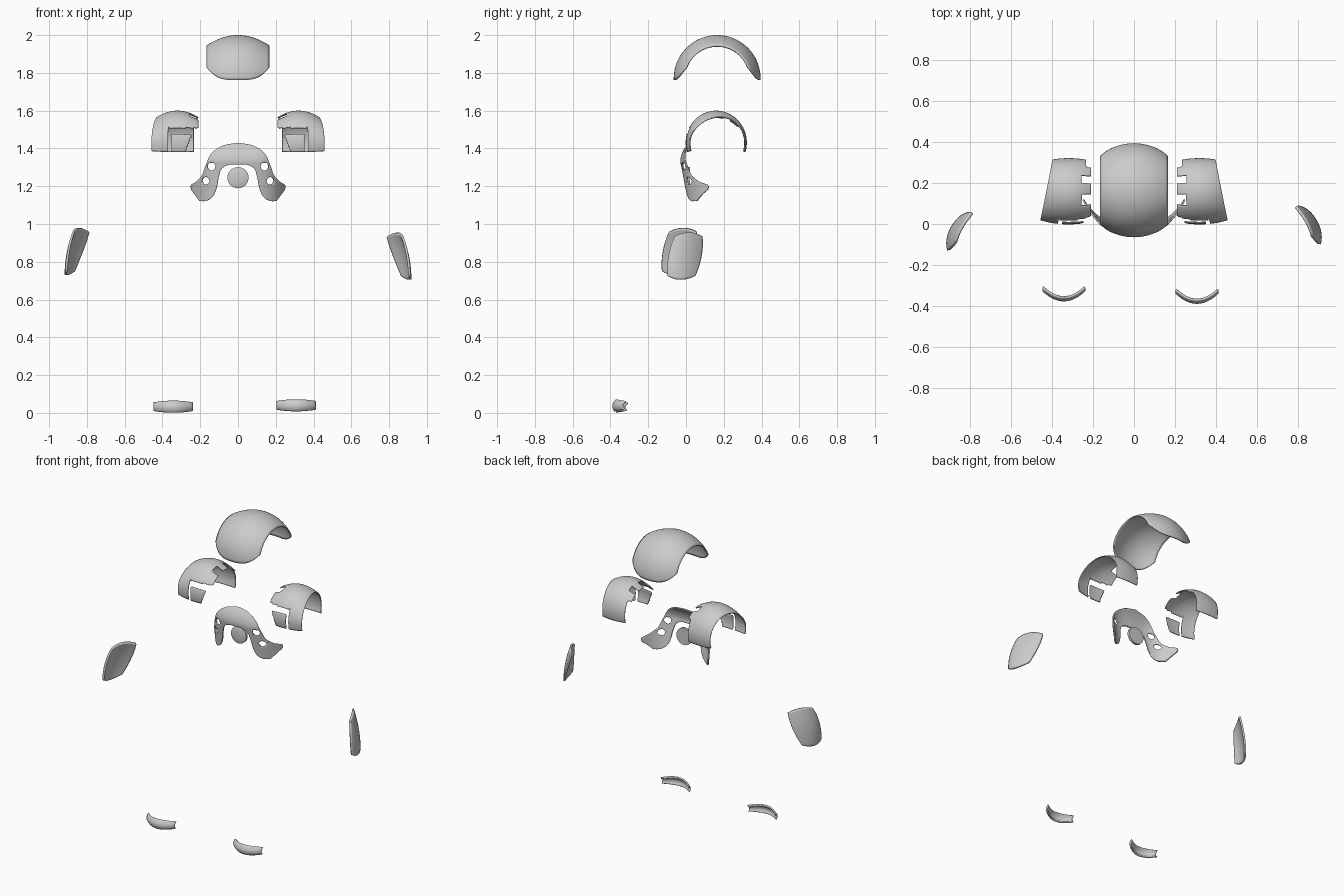
import bpy, bmesh
from math import sin, cos, radians, hypot, pi

if "Cube" in bpy.data.objects:
    bpy.data.objects.remove(bpy.data.objects["Cube"])


def sheet(name, nu, nv, f, keep=None, thick=0.0):
    """Curved panel from f(u, v), u and v in -1..1, with optional cut-outs and thickness."""
    bm = bmesh.new()
    g = [[bm.verts.new(f(2 * i / nu - 1, 2 * j / nv - 1)) for j in range(nv + 1)]
         for i in range(nu + 1)]
    for i in range(nu):
        for j in range(nv):
            q = [g[i][j], g[i + 1][j], g[i + 1][j + 1], g[i][j + 1]]
            c = sum((v.co for v in q), q[0].co * 0) / 4
            if keep is None or keep(abs(c.x), c.y, c.z):
                bm.faces.new(q)
    bmesh.ops.delete(bm, geom=[v for v in bm.verts if not v.link_faces], context='VERTS')
    bmesh.ops.recalc_face_normals(bm, faces=bm.faces)
    finish(name, bm, thick)


def finish(name, bm, thick=0.0):
    me = bpy.data.meshes.new(name)
    bm.to_mesh(me)
    bm.free()
    ob = bpy.data.objects.new(name, me)
    bpy.context.collection.objects.link(ob)
    if thick:
        m = ob.modifiers.new("thickness", 'SOLIDIFY')
        m.thickness = thick
        m.offset = -1
    bpy.ops.object.select_all(action='DESELECT')
    ob.select_set(True)
    bpy.context.view_layer.objects.active = ob
    bpy.ops.object.shade_smooth_by_angle(angle=radians(40))


def spline(pts, t):
    """Catmull-Rom point at t in 0..1."""
    n = len(pts) - 1
    i = min(int(t * n), n - 1)
    s = t * n - i
    a, b, c, d = (pts[max(0, min(n, k))] for k in (i - 1, i, i + 1, i + 2))
    return [0.5 * (2 * q + (r - p) * s + (2 * p - 5 * q + 4 * r - w) * s * s
                   + (3 * q - p - 3 * r + w) * s ** 3) for p, q, r, w in zip(a, b, c, d)]


# Head shell: barrel-shaped arch with rounded corners
def head(u, v):
    r = 0.23 - 0.055 * u * u
    cut = 22 * abs(u) ** 4 - 2
    a = radians(90 + v * (90 - cut))
    return (0.167 * u, 0.165 + r * cos(a), 1.77 + r * sin(a))


sheet("head_shell", 24, 48, head, thick=0.008)


# Shoulder pads: arches with notched inner edge and an L-shaped front slot
def shoulder(side):
    def f(u, v):
        a = radians(90 + 107 * v)
        xo = 0.458 - 0.055 * max(0, 0.16 - 0.162 * cos(a)) / 0.3
        x = 0.21 + (xo - 0.21) * (u + 1) / 2
        k = ((x - 0.32) / 0.135) ** 2
        return (side * x, 0.16 - 0.162 * (1 - 0.12 * k) * cos(a),
                1.43 + 0.17 * (1 - 0.3 * k if a < pi and a > 0 else 1 - 0.1 * k) * sin(a))
    return f


def shoulder_keep(x, y, z):
    if z > 1.5 and x < 0.255 and (0.2 < y < 0.235 or 0.09 < y < 0.145):
        return False
    if y < 0.14:
        if 1.475 < z < 1.51 and x < 0.37:
            return False
        if z < 1.5 and 0.35 < x < 0.37:
            return False
        if z < 1.48 and x < 0.24 + (1.48 - z) * 0.4:
            return False
    elif z < 1.52 and x < 0.235:
        return False
    return True


# Collar: arched band with two drooping lobes and fastening holes
OUTER = [(0, 1.43), (.08, 1.415), (.14, 1.375), (.172, 1.31), (.19, 1.26),
         (.222, 1.225), (.25, 1.205), (.248, 1.18)]
INNER = [(0, 1.315), (.05, 1.313), (.088, 1.29), (.104, 1.24), (.114, 1.19),
         (.135, 1.145), (.17, 1.122), (.205, 1.122)]
HOLES = [(.142, 1.305, .022), (.172, 1.228, .02)]


def collar(u, v):
    o, i = spline(OUTER, abs(u)), spline(INNER, abs(u))
    w = (v + 1) / 2
    x, z = (p + (q - p) * w for p, q in zip(i, o))
    for hx, hz, r in HOLES:
        d = hypot(x - hx, z - hz)
        if abs(d - r) < 0.0035:
            x, z = hx + (x - hx) * r / d, hz + (z - hz) * r / d
    y = -0.03 + 0.125 * (x / 0.25) ** 4
    y += 0.045 * ((z - 1.33) / 0.1) ** 2 if z > 1.33 else 0.03 * (1.33 - z) / 0.2
    return (x if u >= 0 else -x, y, z)


sheet("collar", 120, 22, collar,
      lambda x, y, z: all(hypot(x - a, z - b) > r for a, b, r in HOLES), 0.008)

# Chest disc: shallow dome with a rim
bm = bmesh.new()
rings = []
for r, y in ((0.056, 0.022), (0.056, 0.006), (0.04, 0.001), (0.02, -0.001)):
    rings.append([bm.verts.new((r * cos(k * pi / 16), y, 1.245 + r * sin(k * pi / 16)))
                  for k in range(32)])
for a, b in zip(rings, rings[1:]):
    for k in range(32):
        bm.faces.new((a[k], a[k - 1], b[k - 1], b[k]))
bm.faces.new(rings[0])
bm.faces.new(rings[-1])
bmesh.ops.recalc_face_normals(bm, faces=bm.faces)
finish("chest_disc", bm)


# Forearm guards: rounded, domed plates leaning outward
def forearm(side, dy, dz):
    def f(u, v):
        y = 0.088 * u * (1 - 0.3 * v * v) ** 0.5
        z = 0.125 * v * (1 - 0.3 * u * u) ** 0.5
        y += 0.18 * z
        x = 0.893 - 0.42 * y - 3.5 * y * y - 0.2 * z - 0.8 * z * z
        return (side * x, y - 0.005 + dy, z + 0.83 + dz)
    return f


# Toe guards: curved strips bulging forward
def toe(xc, yc, zc):
    def f(u, v):
        z = zc + v * (0.032 - 0.009 * u * u)
        return (xc + 0.105 * u, yc + 0.05 * u * u + 0.014 * v * v + 0.004 * v, z)
    return f


for side, label in ((1, "right"), (-1, "left")):
    sheet(label + "_shoulder_pad", 40, 72, shoulder(side), shoulder_keep, 0.006)
sheet("right_forearm_guard", 20, 20, forearm(1, 0, 0), thick=0.012)
sheet("left_forearm_guard", 20, 20, forearm(-1, -0.03, 0.025), thick=0.012)
sheet("right_toe_guard", 24, 10, toe(0.308, -0.39, 0.04), thick=0.01)
sheet("left_toe_guard", 24, 10, toe(-0.343, -0.378, 0.033), thick=0.01)
